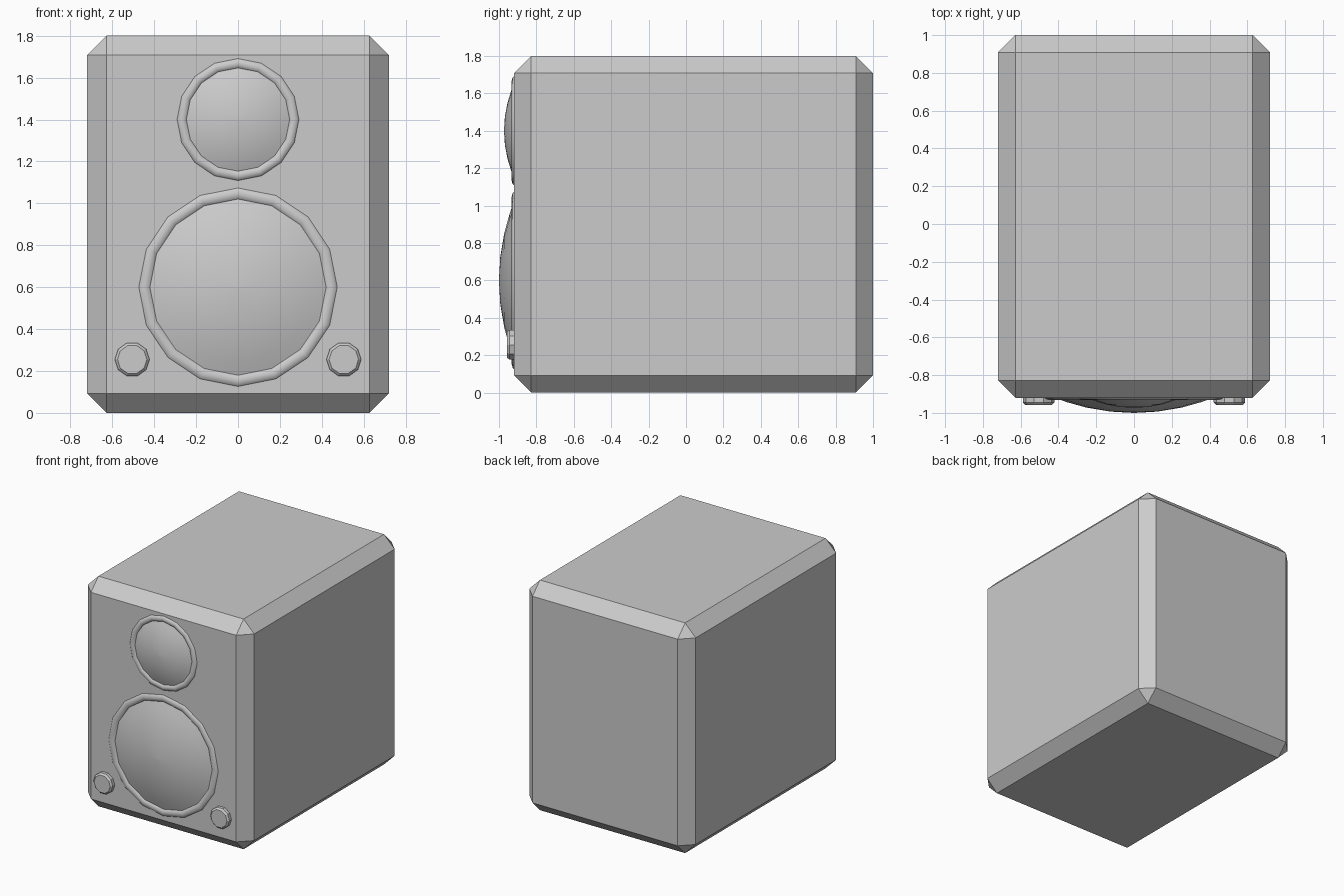
import bpy, bmesh
from math import cos, sin, pi, radians

if "Cube" in bpy.data.objects:
    bpy.data.objects.remove(bpy.data.objects["Cube"])

FRONT = -0.92


def finish(name, bm, smooth=None):
    bmesh.ops.recalc_face_normals(bm, faces=bm.faces)
    me = bpy.data.meshes.new(name)
    bm.to_mesh(me)
    bm.free()
    ob = bpy.data.objects.new(name, me)
    bpy.context.collection.objects.link(ob)
    if smooth:
        bpy.ops.object.select_all(action='DESELECT')
        ob.select_set(True)
        bpy.context.view_layer.objects.active = ob
        bpy.ops.object.shade_smooth_by_angle(angle=radians(smooth))
    return ob


def lathe(name, profile, sides, x, z, closed=False, smooth=None):
    """Spin (radius, y) points around an axis parallel to y."""
    bm = bmesh.new()
    rings = []
    for r, y in profile:
        rings.append([bm.verts.new((x + r * cos(2 * pi * i / sides), y,
                                    z + r * sin(2 * pi * i / sides)))
                      for i in range(sides)])
    pairs = list(zip(rings, rings[1:]))
    if closed:
        pairs.append((rings[-1], rings[0]))
    for a, b in pairs:
        for i in range(sides):
            j = (i + 1) % sides
            bm.faces.new((a[i], a[j], b[j], b[i]))
    if not closed:
        bm.faces.new(rings[0])
        bm.faces.new(rings[-1])
    bmesh.ops.remove_doubles(bm, verts=bm.verts, dist=1e-5)
    return finish(name, bm, smooth)


def driver(name, z, dome_r, apex, ring_r, tube):
    # Shallow bulging dome, rim just behind the front panel
    depth = FRONT - apex
    curve = (dome_r ** 2 + depth ** 2) / (2 * depth)
    profile = [(dome_r, FRONT + 0.03)]
    for t in (1, 0.85, 0.6, 0.3, 0.01):
        r = dome_r * t
        profile.append((r, apex + curve - (curve ** 2 - r ** 2) ** 0.5))
    lathe(name + "_dome", profile, 16, 0, z, smooth=40)
    # Rounded surround sunk into the panel
    ring = [(ring_r + tube * cos(2 * pi * k / 12),
             FRONT - 0.012 + tube + tube * sin(2 * pi * k / 12)) for k in range(12)]
    lathe(name + "_surround", ring, 16, 0, z, closed=True, smooth=60)


# Cabinet with chamfered edges
bm = bmesh.new()
bmesh.ops.create_cube(bm, size=1)
for v in bm.verts:
    v.co = (v.co.x * 1.44, v.co.y * 1.92 + 0.04, v.co.z * 1.8 + 0.9)
bmesh.ops.bevel(bm, geom=bm.edges[:], offset=0.092, offset_type='OFFSET',
                segments=1, affect='EDGES')
finish("cabinet", bm)

# Speaker drivers
driver("woofer", 0.6, 0.42, -1.0, 0.447, 0.04)
driver("tweeter", 1.4, 0.25, -0.973, 0.268, 0.03)

# Control knobs
for side, x in (("left", -0.505), ("right", 0.505)):
    lathe("knob_" + side,
          [(0.083, FRONT + 0.02), (0.083, -0.945), (0.07, -0.958)], 10, x, 0.255)
